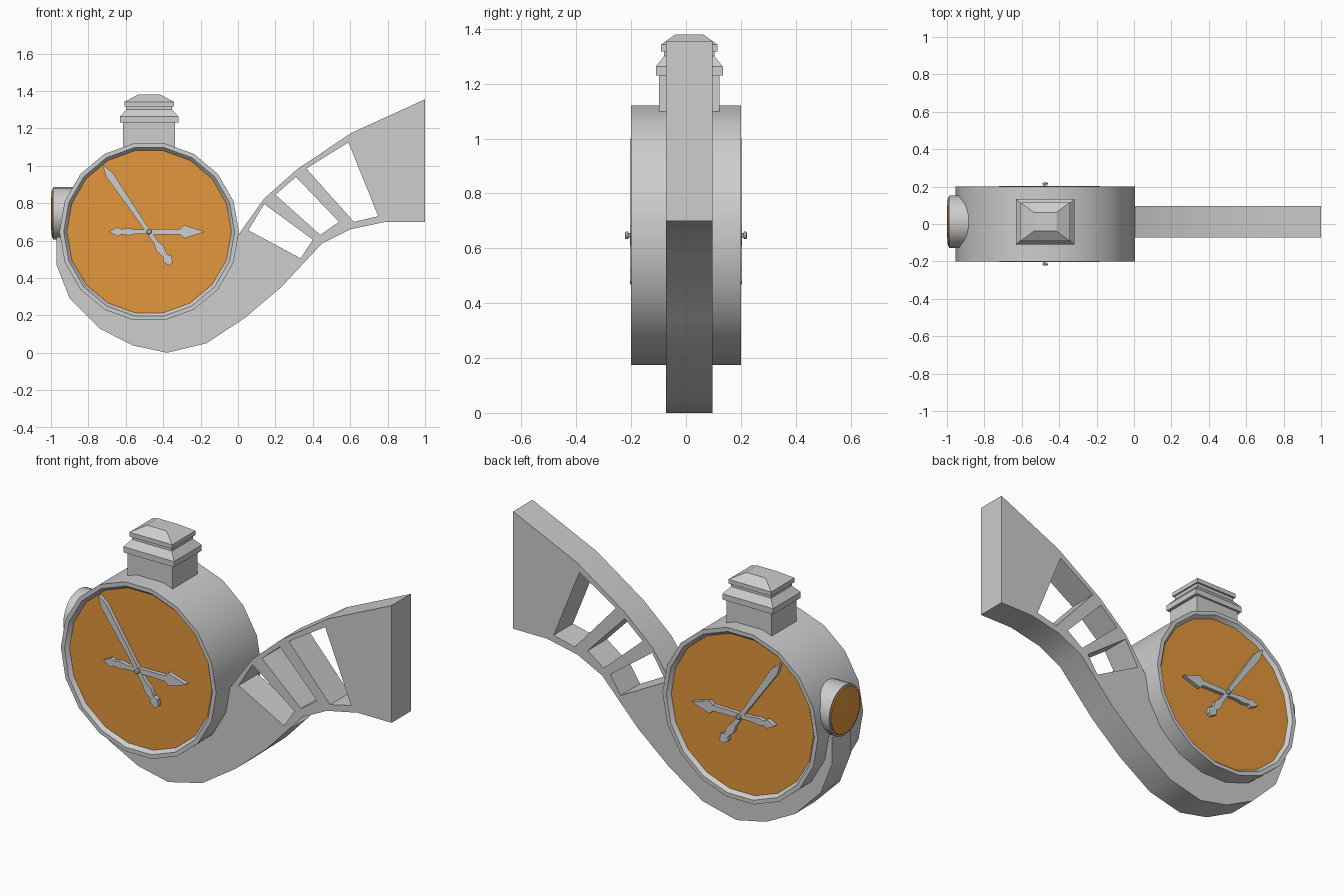
import bpy, bmesh, math
from mathutils import Vector, Matrix

if "Cube" in bpy.data.objects:
    bpy.data.objects.remove(bpy.data.objects["Cube"])


def material(name, rgb):
    m = bpy.data.materials.new(name)
    m.use_nodes = True
    m.diffuse_color = (*rgb, 1)
    m.node_tree.nodes["Principled BSDF"].inputs["Base Color"].default_value = (*rgb, 1)
    return m


GREY = material("grey", (0.61, 0.61, 0.61))
AMBER = material("amber", (0.77, 0.31, 0.045))
CX, CZ = -0.475, 0.647   # drum centre
MID = 0.012              # y centre of arm, chimney and side dial
parts = []


def add_object(name, mesh, smooth=True):
    ob = bpy.data.objects.new(name, mesh)
    bpy.context.scene.collection.objects.link(ob)
    if smooth:
        parts.append(ob)
    return ob


def loft(name, rings, start_amber=False, end_amber=False, smooth=True):
    """Skin a stack of rings and cap both ends."""
    bm = bmesh.new()
    loops = [[bm.verts.new(p) for p in ring] for ring in rings]
    for a, b in zip(loops, loops[1:]):
        for i in range(len(a)):
            j = (i + 1) % len(a)
            bm.faces.new((a[i], a[j], b[j], b[i]))
    bm.faces.new(loops[0]).material_index = int(start_amber)
    bm.faces.new(loops[-1]).material_index = int(end_amber)
    bmesh.ops.recalc_face_normals(bm, faces=bm.faces)
    mesh = bpy.data.meshes.new(name)
    bm.to_mesh(mesh)
    bm.free()
    mesh.materials.append(GREY)
    mesh.materials.append(AMBER)
    return add_object(name, mesh, smooth)


def circle(n, r, place):
    return [place(r * math.cos(math.tau * i / n), r * math.sin(math.tau * i / n))
            for i in range(n)]


def drum_ring(r, y, n=18):
    return circle(n, r, lambda u, v: (CX + u, y, CZ + v))


def side_ring(r, x):
    return circle(24, r, lambda u, v: (x, MID + u, 0.745 + v))


def rect_ring(hx, hy, z):
    return [(CX + sx * hx, MID + sy * hy, z)
            for sx, sy in ((-1, -1), (1, -1), (1, 1), (-1, 1))]


def plate(name, outlines, y, half):
    """Flat outline in x and z, with holes, given thickness along y."""
    curve = bpy.data.curves.new(name, "CURVE")
    curve.dimensions = "2D"
    curve.fill_mode = "BOTH"
    curve.extrude = half
    for pts in outlines:
        s = curve.splines.new("POLY")
        s.points.add(len(pts) - 1)
        for p, (x, z) in zip(s.points, pts):
            p.co = (x, z, 0, 1)
        s.use_cyclic_u = True
    temp = bpy.data.objects.new("temp", curve)
    bpy.context.scene.collection.objects.link(temp)
    bpy.context.view_layer.update()
    mesh = bpy.data.meshes.new_from_object(
        temp.evaluated_get(bpy.context.evaluated_depsgraph_get()))
    bpy.data.objects.remove(temp)
    mesh.transform(Matrix.Translation((0, y, 0)) @ Matrix.Rotation(math.pi / 2, 4, "X"))
    bm = bmesh.new()
    bm.from_mesh(mesh)
    bmesh.ops.remove_doubles(bm, verts=bm.verts, dist=1e-4)
    bmesh.ops.recalc_face_normals(bm, faces=bm.faces)
    bm.to_mesh(mesh)
    bm.free()
    mesh.name = name
    mesh.materials.clear()
    mesh.materials.append(GREY)
    return add_object(name, mesh)


# Drum with a recessed amber dial on both faces
loft("drum", [drum_ring(r, y) for r, y in (
    (0.44, -0.18), (0.457, -0.2), (0.48, -0.2),
    (0.48, 0.2), (0.457, 0.2), (0.44, 0.18))], True, True)

# Small side dial: grey collar with a slightly domed amber face
loft("side_dial_collar", [side_ring(0.14, x) for x in (-0.85, -0.99)])
loft("side_dial_face", [side_ring(0.132, -0.989), side_ring(0.128, -0.995),
                        side_ring(0.07, -1.0)], True, True)
face = bpy.data.objects["side_dial_face"].data
for p in face.polygons:
    p.material_index = 1

# Square chimney with flared collar and hipped cap
loft("chimney", [rect_ring(*r) for r in (
    (0.139, 0.11, 1.02), (0.139, 0.11, 1.23), (0.157, 0.122, 1.23),
    (0.157, 0.122, 1.262), (0.123, 0.092, 1.3), (0.123, 0.092, 1.318),
    (0.132, 0.103, 1.318), (0.132, 0.103, 1.342), (0.06, 0.05, 1.38))], smooth=False)

# Curved cradle sweeping up into the arm, with three openings
cradle = [(-0.97, 0.62), (-0.97, 0.47), (-0.9, 0.29), (-0.74, 0.13), (-0.565, 0.04),
          (-0.38, 0), (-0.17, 0.05), (0.035, 0.185), (0.23, 0.35), (0.45, 0.585),
          (0.6, 0.66), (0.79, 0.7), (1, 0.7), (1, 1.355), (0.605, 1.175),
          (0.315, 0.98), (0.14, 0.825), (0.005, 0.635), (-0.3, 0.62)]
openings = [
    [(0.14, 0.795), (0.055, 0.655), (0.335, 0.505), (0.4, 0.605)],
    [(0.31, 0.94), (0.2, 0.845), (0.44, 0.63), (0.54, 0.7)],
    [(0.59, 1.125), (0.365, 0.985), (0.62, 0.7), (0.75, 0.73)]]
plate("cradle_arm", [cradle] + openings, MID, 0.085)

# Hands: half widths along the length, same on both faces
short_hand = [(-0.21, 0.002), (-0.165, 0.025), (-0.148, 0.013), (-0.11, 0.02),
              (-0.07, 0.012), (0.17, 0.016), (0.19, 0.036), (0.22, 0.026), (0.297, 0.002)]
long_hand = [(-0.21, 0.012), (-0.175, 0.028), (-0.155, 0.013), (-0.11, 0.024),
             (-0.07, 0.013), (0.05, 0.012), (0.37, 0.021), (0.427, 0.003)]


def hand(name, shape, angle, y):
    along = Vector((math.cos(angle), math.sin(angle)))
    across = Vector((-along.y, along.x))
    centre = Vector((CX - 0.003, CZ))
    pts = [centre + along * t + across * w for t, w in shape]
    pts += [centre + along * t - across * w for t, w in reversed(shape)]
    plate(name, [[tuple(p) for p in pts]], y, 0.011)


for side, sign in (("front", -1), ("back", 1)):
    hand(side + "_short_hand", short_hand, 0, sign * 0.193)
    hand(side + "_long_hand", long_hand, math.radians(124.5), sign * 0.1935)
    loft(side + "_hub", [drum_ring(r, sign * y, 12) for r, y in (
        (0.008, 0.18), (0.008, 0.21), (0.014, 0.211), (0.014, 0.219), (0.009, 0.223))])

# Smooth the round parts and keep sharp edges
bpy.ops.object.select_all(action="DESELECT")
for ob in parts:
    ob.select_set(True)
bpy.context.view_layer.objects.active = parts[0]
bpy.ops.object.shade_smooth_by_angle(angle=math.radians(30))
